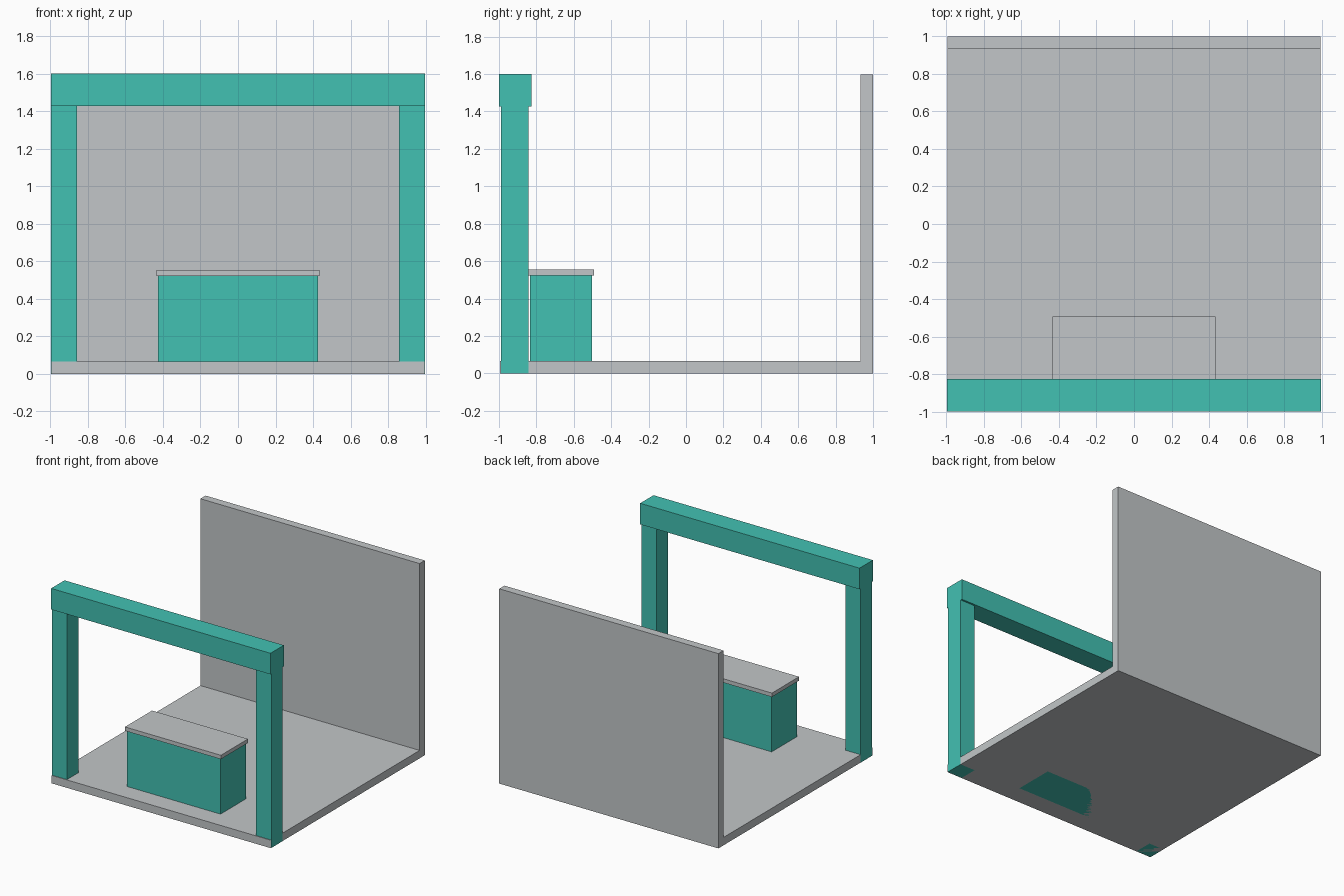
import bpy

if "Cube" in bpy.data.objects:
    bpy.data.objects.remove(bpy.data.objects["Cube"])


def material(name, rgb):
    m = bpy.data.materials.new(name)
    m.diffuse_color = (*rgb, 1.0)
    m.use_nodes = True
    m.node_tree.nodes["Principled BSDF"].inputs["Base Color"].default_value = m.diffuse_color
    return m


GREY = material("light_grey", (0.54, 0.565, 0.58))
TEAL = material("teal", (0.055, 0.533, 0.448))


def box(name, x, y, z, mat):
    """Box from (min, max) ranges on each axis."""
    bpy.ops.mesh.primitive_cube_add(size=1)
    ob = bpy.context.object
    ob.name = name
    ob.location = [(a + b) / 2 for a, b in (x, y, z)]
    ob.scale = [b - a for a, b in (x, y, z)]
    bpy.ops.object.transform_apply(location=True, rotation=False, scale=True)
    ob.data.materials.append(mat)
    return ob


W = 0.994  # half width of the booth

# Floor slab and back wall
box("floor", (-W, W), (-0.995, 1.0), (0, 0.065), GREY)
box("back_wall", (-W, W), (0.933, 1.0), (0.065, 1.597), GREY)

# Front gateway: two posts carrying a slightly deeper beam
for side, name in ((-1, "left_post"), (1, "right_post")):
    xs = sorted((side * 0.858, side * (W + 0.001)))
    box(name, xs, (-0.99, -0.842), (0, 1.427), TEAL)
box("header_beam", (-W - 0.001, W + 0.001), (-1.0, -0.827), (1.427, 1.6), TEAL)

# Counter with overhanging top
box("counter_body", (-0.425, 0.425), (-0.833, -0.503), (0, 0.522), TEAL)
box("counter_top", (-0.435, 0.435), (-0.843, -0.492), (0.522, 0.554), GREY)
